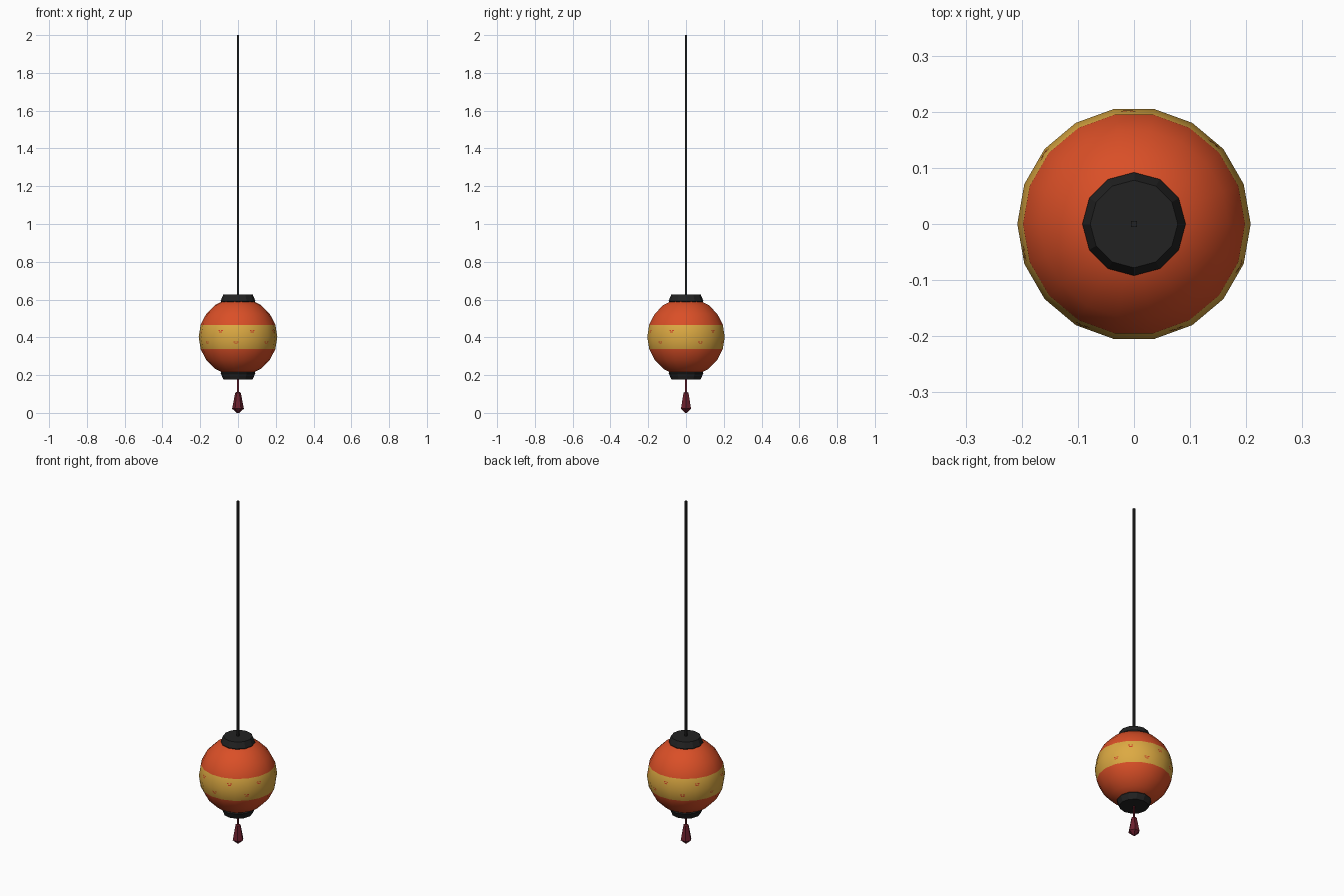
import bpy, math
from mathutils import Vector
from mathutils.bvhtree import BVHTree

if "Cube" in bpy.data.objects:
    bpy.data.objects.remove(bpy.data.objects["Cube"])


def material(name, rgb):
    m = bpy.data.materials.new(name)
    m.diffuse_color = (*rgb, 1)
    m.use_nodes = True
    m.node_tree.nodes["Principled BSDF"].inputs["Base Color"].default_value = m.diffuse_color
    return m


ORANGE = material("orange paper", (0.70, 0.078, 0.020))
GOLD = material("gold band", (0.72, 0.40, 0.055))
BLACK = material("black lacquer", (0.016, 0.016, 0.016))
MAROON = material("maroon thread", (0.15, 0.014, 0.026))
RED = material("red blossom", (0.62, 0.055, 0.018))


def make(name, verts, faces, mats, smooth=False):
    me = bpy.data.meshes.new(name)
    me.from_pydata(verts, [], faces)
    for m in mats:
        me.materials.append(m)
    for p in me.polygons:
        p.use_smooth = smooth
    ob = bpy.data.objects.new(name, me)
    bpy.context.collection.objects.link(ob)
    return ob


def lathe(name, profile, sides, mats, smooth=False, turn=0.0):
    """Revolve (radius, z) points listed bottom to top; cap both ends."""
    verts, faces = [], []
    for r, z in profile:
        for i in range(sides):
            a = turn + 2 * math.pi * i / sides
            verts.append((r * math.cos(a), r * math.sin(a), z))
    for k in range(len(profile) - 1):
        for i in range(sides):
            j = (i + 1) % sides
            b = k * sides
            faces.append((b + i, b + j, b + sides + j, b + sides + i))
    faces.append(tuple(reversed(range(sides))))
    n = (len(profile) - 1) * sides
    faces.append(tuple(range(n, n + sides)))
    return make(name, verts, faces, mats, smooth)


# Paper globe, with the two middle rings forming the gold band
R, CZ = 0.208, 0.402
globe = lathe("lantern_globe",
              [(R * math.cos(math.radians(t)), CZ + R * math.sin(math.radians(t)))
               for t in range(-72, 73, 18)], 18, [ORANGE, GOLD], True)
for p in globe.data.polygons:
    if abs(p.center.z - CZ) < 0.06:
        p.material_index = 1

# Small blossom marks painted in two staggered rows on the band
tree = BVHTree.FromPolygons([v.co for v in globe.data.vertices],
                            [tuple(p.vertices) for p in globe.data.polygons])
verts, faces = [], []
rows = [(0.432, (-27, 22, 68, 135, 183, 232, 285)),
        (0.370, (-53, -3, 48, 112, 160, 210, 258))]
for z, angles in rows:
    for deg in angles:
        for du, dv, w in ((-0.008, 0.005, 0.010), (0.008, 0.005, 0.010), (0, -0.004, 0.018)):
            a = math.radians(deg)
            out = Vector((math.sin(a), -math.cos(a), 0))
            side = Vector((math.cos(a), math.sin(a), 0))
            b = len(verts)
            for sx, sz in ((-1, -1), (1, -1), (1, 1), (-1, 1)):
                o = side * (du + sx * w / 2) + Vector((0, 0, z + dv + sz * 0.0025))
                hit = tree.ray_cast(o + out, -out)[0]
                verts.append(hit + out * 0.0012)
            faces.append((b, b + 1, b + 2, b + 3))
make("blossom_marks", verts, faces, [RED])

# Black end caps
lathe("top_cap", [(0.086, 0.584), (0.092, 0.593), (0.078, 0.626)], 12, [BLACK])
lathe("bottom_cap", [(0.086, 0.219), (0.092, 0.211), (0.078, 0.178)][::-1], 12, [BLACK])

# Hanging rod
lathe("hanging_rod", [(0.0071, 0.62), (0.0071, 2.0)], 4, [BLACK], turn=math.pi / 4)

# Tassel and its string
lathe("tassel_string", [(0.006, 0.10), (0.006, 0.185)], 4, [MAROON], turn=math.pi / 4)
lathe("tassel", [(0.006, 0.0), (0.031, 0.022), (0.015, 0.106), (0.008, 0.110)], 6, [MAROON])
